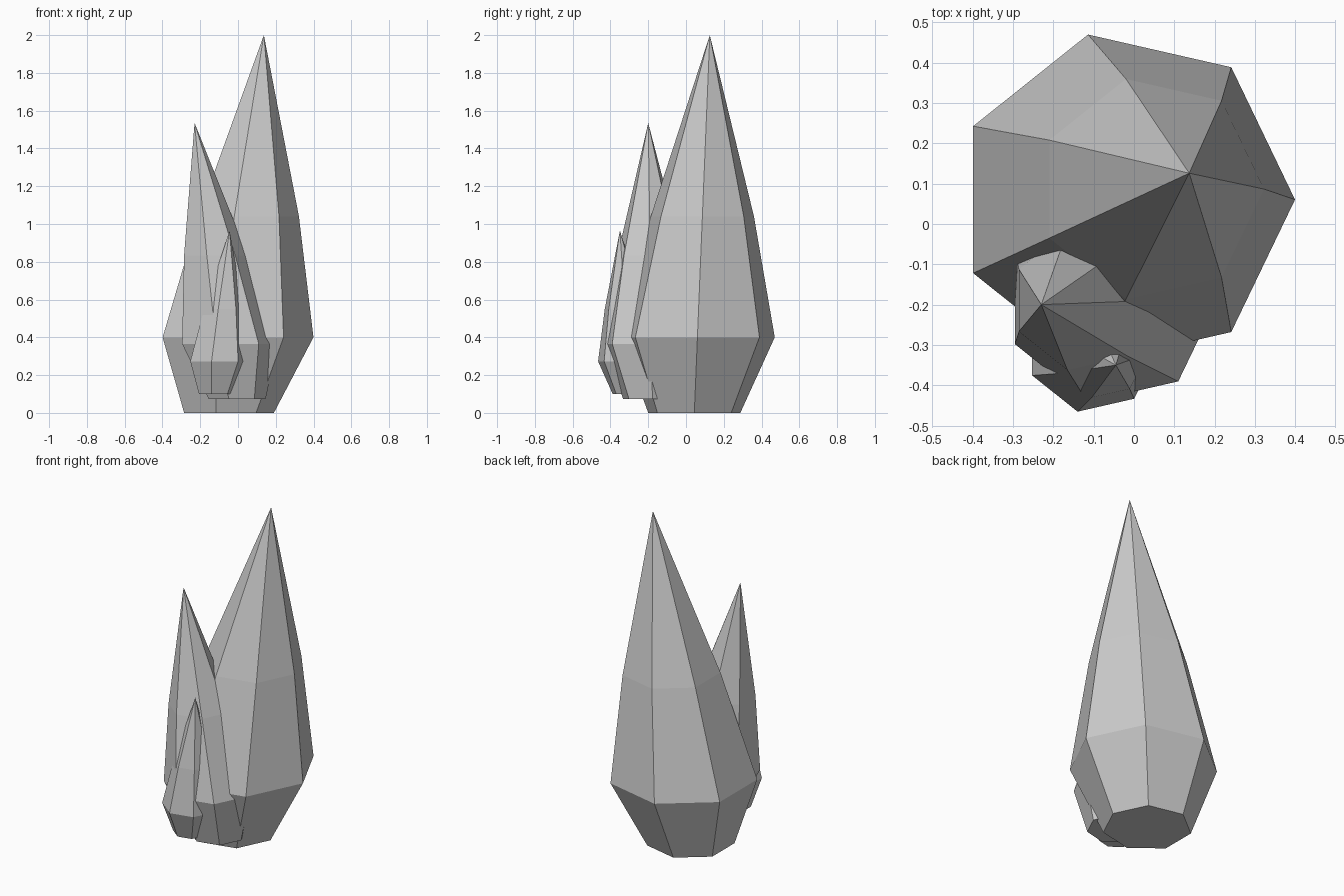
import bpy, bmesh
from math import cos, sin, tau
from mathutils import Vector

cube = bpy.data.objects.get("Cube")
if cube:
    bpy.data.objects.remove(cube, do_unlink=True)

# Single stone colour
stone = bpy.data.materials.new("grey_stone")
stone.use_nodes = True
GREY = (0.6, 0.6, 0.6, 1)
stone.diffuse_color = GREY
stone.node_tree.nodes["Principled BSDF"].inputs["Base Color"].default_value = GREY

SIDES = 7
# (fraction of height, radius relative to the widest ring)
PROFILE = [(0, 0.595), (0.2, 1), (0.52, 0.667)]


def crystal(name, base, tip, radius):
    """Leaning seven-sided shard: three level rings along the axis and a point."""
    base, tip = Vector(base), Vector(tip)
    bm = bmesh.new()
    rings = []
    for t, scale in PROFILE:
        c = base.lerp(tip, t)
        r = radius * scale
        rings.append([bm.verts.new((c.x + r * cos(tau * i / SIDES),
                                    c.y + r * sin(tau * i / SIDES), c.z))
                      for i in range(SIDES)])
    point = bm.verts.new(tip)
    bm.faces.new(rings[0][::-1])
    for i in range(SIDES):
        j = (i + 1) % SIDES
        for low, high in zip(rings, rings[1:]):
            bm.faces.new((low[i], low[j], high[j], high[i]))
        bm.faces.new((rings[-1][i], rings[-1][j], point))
    bmesh.ops.recalc_face_normals(bm, faces=bm.faces)
    mesh = bpy.data.meshes.new(name)
    bm.to_mesh(mesh)
    bm.free()
    mesh.materials.append(stone)
    obj = bpy.data.objects.new(name, mesh)
    bpy.context.collection.objects.link(obj)
    return obj


# Three overlapping shards, largest at the back
crystal("large_crystal", (-0.06, 0.044, 0), (0.137, 0.126, 2), 0.42)
crystal("medium_crystal", (-0.0125, -0.178, 0.073), (-0.23, -0.2, 1.535), 0.266)
crystal("small_crystal", (-0.1175, -0.292, 0.1), (-0.045, -0.35, 0.965), 0.166)
